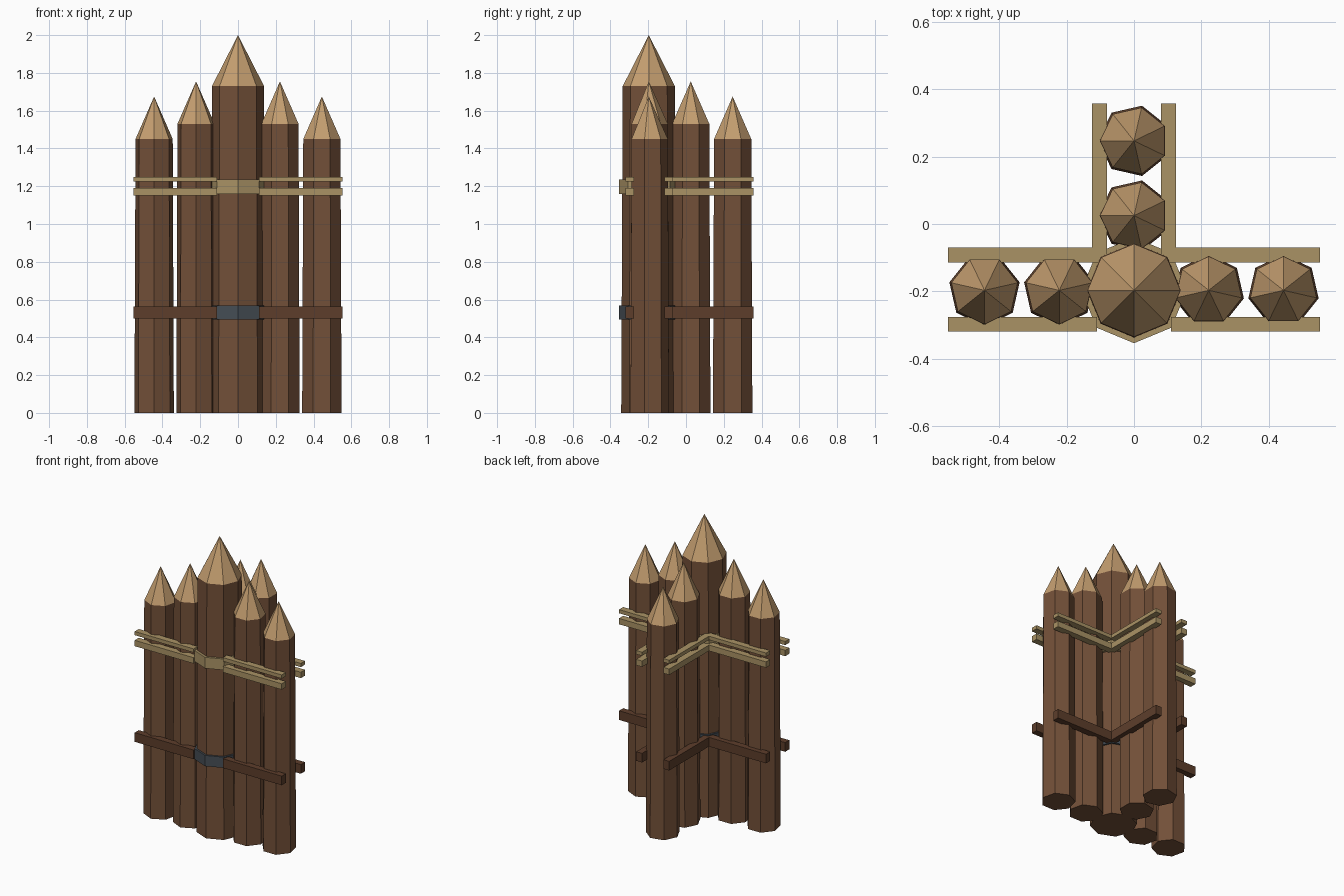
import bpy
import math

if "Cube" in bpy.data.objects:
    bpy.data.objects.remove(bpy.data.objects["Cube"])


def material(name, rgb):
    m = bpy.data.materials.new(name)
    m.diffuse_color = (*rgb, 1)
    m.use_nodes = True
    m.node_tree.nodes["Principled BSDF"].inputs["Base Color"].default_value = m.diffuse_color
    return m


BARK = material("bark", (0.17, 0.08, 0.04))
CUT = material("cut_wood", (0.55, 0.34, 0.16))
ROPE = material("rope", (0.40, 0.29, 0.13))
DARK = material("dark_wood", (0.11, 0.048, 0.024))
IRON = material("iron", (0.06, 0.075, 0.09))
WALL_Y = -0.197


def mesh_object(name, verts, faces, mats):
    me = bpy.data.meshes.new(name)
    me.from_pydata(verts, [], faces)
    for m in mats:
        me.materials.append(m)
    ob = bpy.data.objects.new(name, me)
    bpy.context.collection.objects.link(ob)
    return ob


def ring(n, r, x, y, z, start):
    return [(x + r * math.cos(start + math.tau * i / n),
             y + r * math.sin(start + math.tau * i / n), z) for i in range(n)]


# Slightly tapered stake with a pale sharpened tip
def stake(name, x, y, n, r0, r1, shoulder, tip, start):
    a = math.radians(start)
    verts = ring(n, r0, x, y, 0, a) + ring(n, r1, x, y, shoulder, a) + [(x, y, tip)]
    faces = [tuple(reversed(range(n)))]
    faces += [(i, (i + 1) % n, n + (i + 1) % n, n + i) for i in range(n)]
    faces += [(n + i, n + (i + 1) % n, 2 * n) for i in range(n)]
    ob = mesh_object(name, verts, faces, [BARK, CUT])
    for p in ob.data.polygons[n + 1:]:
        p.material_index = 1


# Square-edged rail given by its extents
def rail(name, xs, ys, zs, mat):
    (x0, x1), (y0, y1) = sorted(xs), sorted(ys)
    verts = [(x, y, z) for z in zs for x, y in ((x0, y0), (x1, y0), (x1, y1), (x0, y1))]
    faces = [(3, 2, 1, 0), (4, 5, 6, 7), (0, 1, 5, 4),
             (1, 2, 6, 5), (2, 3, 7, 6), (3, 0, 4, 7)]
    mesh_object(name, verts, faces, [mat])


# Octagonal collar around the central stake
def band(name, z0, z1, mat):
    n = 8
    verts = []
    for r in (0.157, 0.125):
        for z in (z0, z1):
            verts += ring(n, r, 0, WALL_Y, z, 0)
    faces = []
    for a, b in ((0, 8), (8, 24), (24, 16), (16, 0)):
        faces += [(a + i, a + (i + 1) % n, b + (i + 1) % n, b + i) for i in range(n)]
    mesh_object(name, verts, faces, [mat])


# Stakes: tall centre, then three wings of two
stake("centre_stake", 0, WALL_Y, 8, 0.146, 0.138, 1.73, 2.0, 0)
for wing, dx, dy, start in (("left", -1, 0, -90), ("right", 1, 0, 90), ("back", 0, 1, 180)):
    for k, shoulder, tip in ((1, 1.53, 1.755), (2, 1.45, 1.675)):
        d = 0.222 * k
        stake(f"{wing}_stake_{k}", dx * d, WALL_Y + dy * d, 7, 0.107, 0.101,
              shoulder, tip, start)

# Paired rope rails and a single lower wooden rail on both sides of every wing
for label, zs, mat in (("upper_rope", (1.225, 1.25), ROPE),
                       ("lower_rope", (1.15, 1.19), ROPE),
                       ("wood_rail", (0.5, 0.562), DARK)):
    for side, s in (("left", -1), ("right", 1)):
        rail(f"{label}_front_{side}", (s * 0.11, s * 0.553), (-0.32, -0.276), zs, mat)
        rail(f"{label}_rear_{side}", (s * 0.124, s * 0.553), (-0.115, -0.07), zs, mat)
        rail(f"{label}_back_wing_{side}", (s * 0.08, s * 0.124), (-0.115, 0.358), zs, mat)

# Collars at both rail heights
band("rope_collar", 1.16, 1.235, ROPE)
band("iron_collar", 0.495, 0.568, IRON)
